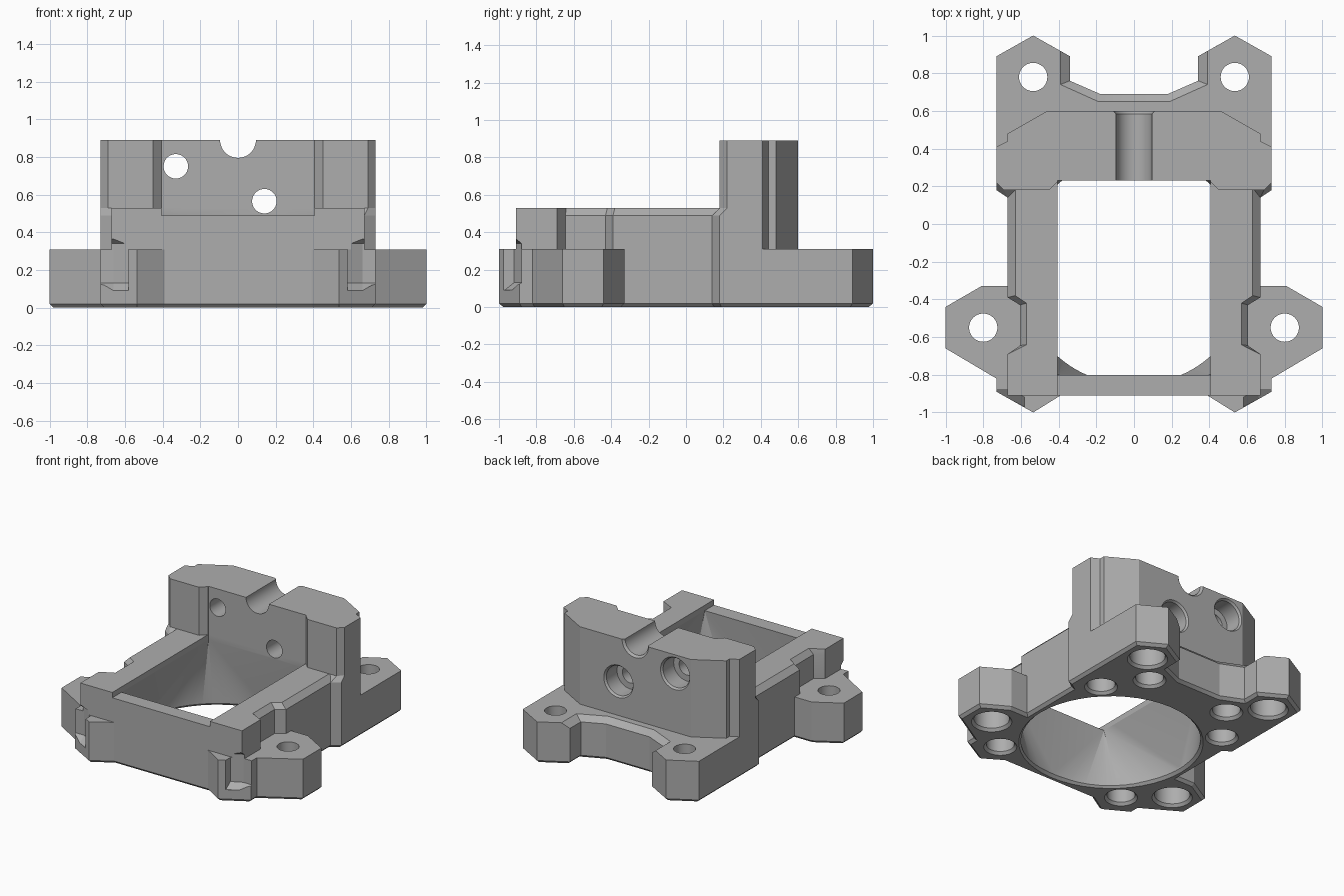
import bpy, bmesh, math
from mathutils import Matrix, Vector

if "Cube" in bpy.data.objects:
    bpy.data.objects.remove(bpy.data.objects["Cube"], do_unlink=True)

grey = bpy.data.materials.new("matte grey")
grey.use_nodes = True
grey.diffuse_color = (0.42, 0.42, 0.42, 1)
grey.node_tree.nodes["Principled BSDF"].inputs["Base Color"].default_value = grey.diffuse_color


def finish(name, bm):
    bmesh.ops.recalc_face_normals(bm, faces=bm.faces)
    mesh = bpy.data.meshes.new(name)
    bm.to_mesh(mesh)
    bm.free()
    mesh.materials.append(grey)
    obj = bpy.data.objects.new(name, mesh)
    bpy.context.collection.objects.link(obj)
    return obj


def mirrored(half):
    return half + [(-x, y) for x, y in reversed(half)]


def inset(loop, d):
    """Offset a counter-clockwise outline inward by d."""
    out = []
    for i, p in enumerate(loop):
        a, b, c = Vector(loop[i - 1]), Vector(p), Vector(loop[(i + 1) % len(loop)])
        u, v = (b - a).normalized(), (c - b).normalized()
        n, m = Vector((-u.y, u.x)), Vector((-v.y, v.x))
        out.append(tuple(b + (n + m) * d / (1 + n.dot(m))))
    return out


def loft(name, layers):
    """Join (z, outline) layers of equal point count into a solid."""
    bm = bmesh.new()
    rings = [[bm.verts.new((x, y, z)) for x, y in loop] for z, loop in layers]
    n = len(rings[0])
    for lo, hi in zip(rings, rings[1:]):
        for i in range(n):
            j = (i + 1) % n
            bm.faces.new((lo[i], lo[j], hi[j], hi[i]))
    bm.faces.new(rings[0][::-1])
    bm.faces.new(rings[-1])
    return finish(name, bm)


def circle(r, cx=0, cy=0, n=48):
    return [(cx + r * math.cos(math.tau * i / n), cy + r * math.sin(math.tau * i / n))
            for i in range(n)]


def rect(x0, x1, y0, y1):
    return [(x0, y0), (x1, y0), (x1, y1), (x0, y1)]


def turned(name, x, y, steps):
    """Vertical stepped hole from (z, radius) pairs."""
    return loft(name, [(z, circle(r, x, y)) for z, r in steps])


def bore(name, x, z, steps):
    """Hole along y from (y, radius) pairs."""
    obj = loft(name, [(-y, circle(r, x, z)) for y, r in steps])
    obj.data.transform(Matrix.Rotation(math.pi / 2, 4, "X"))
    return obj


def combine(target, tool, operation):
    mod = target.modifiers.new(operation, "BOOLEAN")
    mod.operation, mod.solver, mod.object = operation, "EXACT", tool
    bpy.context.view_layer.objects.active = target
    bpy.ops.object.modifier_apply(modifier=mod.name)
    bpy.data.objects.remove(tool, do_unlink=True)


# Base plate with four mounting ears and chamfered foot
front = [(.39, -.91), (.535, -1), (.73, -.89), (.73, -.82), (1, -.66), (1, -.44),
         (.81, -.33), (.67, -.33), (.67, .14), (.73, .18), (.73, .89), (.535, 1)]
plate = mirrored(front + [(.34, .89), (.34, .76), (.18, .69)])
plate_top = mirrored(front + [(.39, .918), (.39, .74), (.19, .65)])
bracket = loft("mount_bracket", [(0, inset(plate, .02)), (.02, plate), (.27, plate), (.31, plate_top)])

# Duct body with side reliefs and chamfered rails
body_low = mirrored([(.67, -.91), (.67, -.69), (.605, -.645), (.605, -.43), (.67, -.39), (.67, .3)])
body_top = mirrored([(.67, -.91), (.67, -.69), (.57, -.64), (.57, -.42), (.63, -.38), (.63, .3)])
combine(bracket, loft("duct_body", [(.2, body_low), (.49, body_low), (.53, body_top)]), "UNION")

# Rear tower
back = [(.73, .41), (.67, .44), (.67, .48), (.46, .6)]
tower_low = mirrored([(.4, .23), (.45, .18), (.67, .14), (.73, .18)] + back)
tower_top = mirrored([(.4, .23), (.45, .18), (.69, .18), (.73, .22)] + back)
combine(bracket, loft("rear_tower", [(.2, tower_low), (.49, tower_low), (.53, tower_top), (.89, tower_top)]), "UNION")

# Air duct: round at the bottom, rectangular at the top
fan_y, fan_r = -.243, .607
bm = bmesh.new()
for z, loop in [(-.02, circle(fan_r, 0, fan_y, 96)), (.03, circle(fan_r, 0, fan_y, 96)),
                (.49, rect(-.405, .405, -.8, .23))]:
    for x, y in loop:
        bm.verts.new((x, y, z))
hull = bmesh.ops.convex_hull(bm, input=bm.verts)
bmesh.ops.delete(bm, geom=[v for v in bm.verts if not v.link_faces], context="VERTS")
cutters = [finish("duct_cavity", bm)]
cutters += [
    loft("duct_mouth", [(.48, rect(-.405, .405, -.8, .23)), (1, rect(-.405, .405, -.8, .23))]),
    turned("duct_chamfer", 0, fan_y, [(-.02, fan_r + .04), (.025, fan_r - .005)]),
    loft("front_rail_step", [(.49, rect(-.405, .405, -1.1, -.7)), (.7, rect(-.405, .405, -1.1, -.7))]),
    bore("cable_groove", 0, .89, [(.1, .095), (.585, .095), (.605, .115), (.7, .115)]),
]
# Counterbored screw holes through the tower
for x, z in [(-.33, .75), (.14, .565)]:
    cutters.append(bore("tower_screw_hole", x, z,
                        [(.1, .065), (.46, .065), (.46, .11), (.585, .11), (.605, .125), (.7, .125)]))

for s in (1, -1):
    # Ear holes with counterbores below
    for x, y in [(.535, .78), (.8, -.55)]:
        cutters.append(turned("ear_hole", s * x, y,
                              [(-.02, .155), (.02, .12), (.15, .12), (.15, .075), (.5, .075)]))
    # Blind insert holes underneath
    for x, y in [(.535, .29), (.535, -.775), (.34, .57)]:
        cutters.append(turned("insert_hole", s * x, y, [(-.02, .13), (.02, .095), (.25, .095)]))
    # Corner clip pockets with sloping ends
    low = [(.58, -1.1), (.85, -1.1), (.85, -.96), (.66, -.93), (.58, -.97)]
    mid = [(.58, -1.1), (.85, -1.1), (.85, -.88), (.66, -.88), (.58, -.92)]
    cutters.append(loft("clip_pocket", [(z, [(s * x, y) for x, y in p])
                                        for z, p in [(.09, low), (.13, mid), (.34, mid), (.38, low)]]))

for cutter in cutters:
    combine(bracket, cutter, "DIFFERENCE")

# Smooth curved walls, crisp edges
bpy.ops.object.select_all(action="DESELECT")
bracket.select_set(True)
bpy.context.view_layer.objects.active = bracket
bpy.ops.object.shade_smooth_by_angle(angle=math.radians(20))
